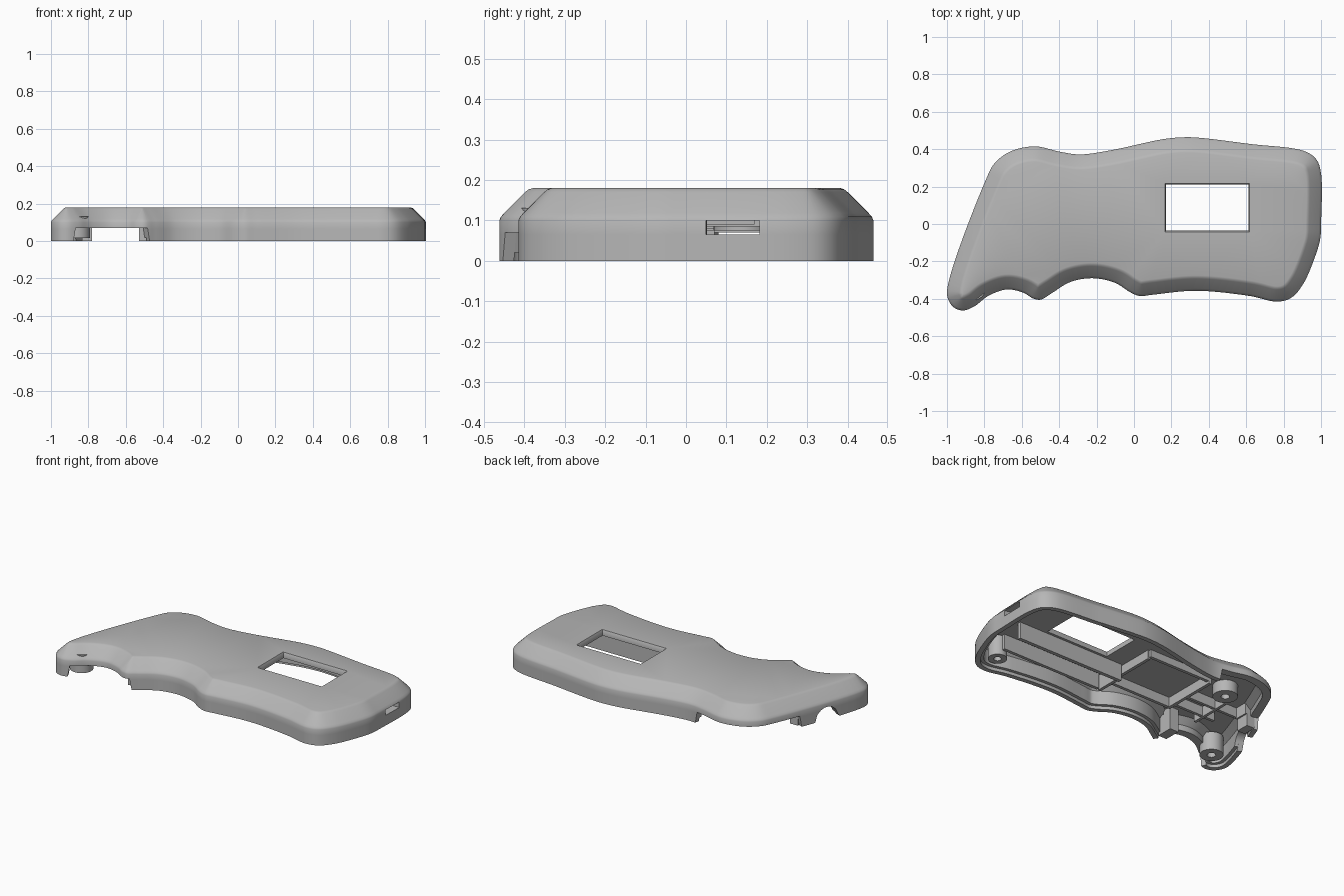
import bpy, bmesh, math
from mathutils import Vector

cube = bpy.data.objects.get("Cube")
if cube:
    bpy.data.objects.remove(cube, do_unlink=True)

grey = bpy.data.materials.new("plastic_grey")
grey.use_nodes = True
grey.diffuse_color = (0.47, 0.47, 0.47, 1)
grey.node_tree.nodes["Principled BSDF"].inputs["Base Color"].default_value = (0.47, 0.47, 0.47, 1)


def finish(name, bm, angle=30):
    """Turn a bmesh into a named, shaded object."""
    bmesh.ops.recalc_face_normals(bm, faces=bm.faces[:])
    me = bpy.data.meshes.new(name)
    bm.to_mesh(me)
    bm.free()
    me.materials.append(grey)
    ob = bpy.data.objects.new(name, me)
    bpy.context.scene.collection.objects.link(ob)
    bpy.ops.object.select_all(action='DESELECT')
    ob.select_set(True)
    bpy.context.view_layer.objects.active = ob
    bpy.ops.object.shade_smooth_by_angle(angle=math.radians(angle))
    return ob


# Grip outline, counter-clockwise from the tail
POINTS = [(-1.0, -0.36), (-0.985, -0.42), (-0.955, -0.452), (-0.91, -0.462), (-0.85, -0.438),
          (-0.78, -0.385), (-0.68, -0.35), (-0.59, -0.368), (-0.54, -0.398), (-0.5, -0.405),
          (-0.44, -0.37), (-0.34, -0.31), (-0.22, -0.29), (-0.10, -0.315), (-0.02, -0.365),
          (0.03, -0.385), (0.10, -0.378), (0.33, -0.357), (0.62, -0.385), (0.765, -0.415),
          (0.84, -0.395), (0.905, -0.32), (0.98, -0.14), (0.997, -0.07), (1.0, 0.0),
          (1.0, 0.27), (0.975, 0.345), (0.91, 0.39), (0.62, 0.428), (0.36, 0.46),
          (0.28, 0.464), (0.165, 0.455), (-0.13, 0.393), (-0.29, 0.372), (-0.395, 0.386),
          (-0.53, 0.415), (-0.66, 0.388), (-0.745, 0.325), (-0.795, 0.23)]


def smooth_loop(pts, steps=12, count=400):
    """Closed centripetal spline, resampled to even spacing."""
    pts = [Vector(p) for p in pts]
    n, dense = len(pts), []
    for i in range(n):
        p = [pts[(i + k - 1) % n] for k in range(4)]
        t = [0.0]
        for k in range(3):
            t.append(t[-1] + math.sqrt((p[k + 1] - p[k]).length))
        for s in range(steps):
            u = t[1] + (t[2] - t[1]) * s / steps

            def mix(a, b, ta, tb):
                return a * ((tb - u) / (tb - ta)) + b * ((u - ta) / (tb - ta))
            a = [mix(p[k], p[k + 1], t[k], t[k + 1]) for k in range(3)]
            b = [mix(a[k], a[k + 1], t[k], t[k + 2]) for k in range(2)]
            dense.append(mix(b[0], b[1], t[1], t[2]))
    dense.append(dense[0].copy())
    lengths = [0.0]
    for a, b in zip(dense, dense[1:]):
        lengths.append(lengths[-1] + (b - a).length)
    out, j = [], 0
    for i in range(count):
        d = lengths[-1] * i / count
        while lengths[j + 1] < d:
            j += 1
        f = (d - lengths[j]) / max(lengths[j + 1] - lengths[j], 1e-9)
        out.append(dense[j].lerp(dense[j + 1], f))
    return out


def inset(loop, d):
    """Move a loop inward, collapsing the points that would overlap."""
    if d == 0:
        return [p.copy() for p in loop]
    n, res = len(loop), []
    for i, p in enumerate(loop):
        t = (loop[(i + 1) % n] - loop[i - 1]).normalized()
        res.append(p + Vector((-t.y, t.x)) * d)
    good = [min((q - p).length_squared for p in loop) > (0.997 * d) ** 2 for q in res]
    out = list(res)
    for i in range(n):
        if not good[i]:
            a, b = i, i
            while not good[a % n] and i - a < n:
                a -= 1
            while not good[b % n] and b - i < n:
                b += 1
            out[i] = (res[a % n] + res[b % n]) / 2
    return out


def floor_z(p):
    """Height of the wall's lower edge, raised at the openings."""
    if p.y < -0.3 and -0.87 < p.x < -0.48:
        return 0.07
    if p.y > 0.08 and p.x < -0.33:
        return 0.07
    if p.x < -0.85 and -0.17 < p.y < -0.02:
        return 0.08 * math.sqrt(max(0, 1 - ((p.y + 0.095) / 0.075) ** 2))
    return 0.0


# Shell: (inset, height) profile from inner ceiling, under the lip, up to the top
TOP, CEILING = 0.18, 0.145
PROFILE = [(0.088, CEILING), (0.05, 0.107), (0.05, 0.065), (0.05, 0.02), (0.03, 0.02), (0.03, 0.0),
           (0.0, 0.0), (0.0, 0.065), (0.0, 0.1), (0.004, 0.109), (0.012, 0.118),
           (0.064, 0.170), (0.072, 0.1765), (0.082, TOP)]
outline = smooth_loop(POINTS)
bm = bmesh.new()
rings = []
for d, z in PROFILE:
    rings.append([bm.verts.new((q.x, q.y, max(z, floor_z(p))))
                  for p, q in zip(outline, inset(outline, d))])
for r0, r1 in zip(rings, rings[1:]):
    for i in range(len(r0)):
        k = (i + 1) % len(r0)
        bm.faces.new((r0[i], r0[k], r1[k], r1[i]))
bmesh.ops.remove_doubles(bm, verts=bm.verts[:], dist=0.0015)

# Cable port through the end wall
port = []
for f in bm.faces:
    c = f.calc_center_median()
    if c.x > 0.9 and 0.05 < c.y < 0.18 and abs(c.z - 0.085) < 0.01:
        port.append(f)
bmesh.ops.delete(bm, geom=port, context='FACES')
edges = [e for e in bm.edges if e.is_boundary and
         all(v.co.x > 0.88 and 0.05 < v.co.z < 0.115 for v in e.verts)]
bmesh.ops.bridge_loops(bm, edges=edges)

# Screen window, slightly wider at the top
window = []
for grow, z in ((0.006, TOP), (0.0, TOP - 0.012), (0.0, CEILING)):
    x0, x1, y0, y1 = 0.172 - grow, 0.612 + grow, -0.036 - grow, 0.210 + grow
    window.append([bm.verts.new((x, y, z)) for x, y in ((x0, y0), (x1, y0), (x1, y1), (x0, y1))])
for r0, r1 in zip(window, window[1:]):
    for i in range(4):
        k = (i + 1) % 4
        bm.faces.new((r0[i], r0[k], r1[k], r1[i]))

# Top and ceiling sheets around the window
for z in (TOP, CEILING):
    edges = [e for e in bm.edges if e.is_boundary and
             all(abs(v.co.z - z) < 1e-4 for v in e.verts)]
    bmesh.ops.triangle_fill(bm, use_beauty=True, edges=edges, normal=(0, 0, 1))
finish("grip_shell", bm)


def box(name, x0, x1, y0, y1, z0, z1=0.15):
    bm = bmesh.new()
    bmesh.ops.create_cube(bm, size=1)
    for v in bm.verts:
        v.co = ((x0 + x1) / 2 + v.co.x * (x1 - x0),
                (y0 + y1) / 2 + v.co.y * (y1 - y0),
                (z0 + z1) / 2 + v.co.z * (z1 - z0))
    return finish(name, bm)


def boss(name, x, y, r, hole, z0, z1=0.15, n=32):
    """Screw post: a tube open at the bottom."""
    bm = bmesh.new()
    rings = [[bm.verts.new((x + rad * math.cos(math.tau * i / n), y + rad * math.sin(math.tau * i / n), z))
              for i in range(n)] for rad, z in ((r, z1), (r, z0), (hole, z0), (hole, z1 - 0.02))]
    for r0, r1 in zip(rings, rings[1:]):
        for i in range(n):
            k = (i + 1) % n
            bm.faces.new((r0[i], r0[k], r1[k], r1[i]))
    bm.faces.new(rings[0])
    bm.faces.new(rings[-1])
    return finish(name, bm)


# Screw posts
boss("tail_screw_post", -0.86, -0.34, 0.068, 0.025, 0.015, 0.13)
boss("grip_screw_post", -0.56, 0.14, 0.072, 0.025, 0.075)
boss("nose_screw_post", 0.77, -0.29, 0.055, 0.022, 0.02, 0.148)

# Ribs carrying the circuit board
box("board_rib_inner", 0.05, 0.80, -0.075, -0.052, 0.04)
box("board_rib_outer", 0.08, 0.78, -0.235, -0.215, 0.05)
box("board_rib_end", 0.05, 0.07, -0.235, -0.052, 0.05)

# Battery bay frame
box("bay_rib_front", -0.41, 0.05, -0.185, -0.165, 0.085)
box("bay_rib_back", -0.41, 0.03, 0.165, 0.185, 0.10)
box("bay_rib_left", 0.02, 0.04, -0.17, 0.17, 0.09)
box("bay_rib_right", -0.42, -0.40, -0.185, 0.185, 0.085)

# Trigger area: blocks beside the openings and cross ribs
box("front_opening_block", -0.53, -0.47, -0.345, -0.24, 0.0, 0.12)
box("front_block_stem", -0.53, -0.47, -0.30, -0.24, 0.07)
box("side_opening_block", -0.835, -0.78, -0.015, 0.07, 0.0, 0.12)
box("side_block_stem", -0.80, -0.77, -0.015, 0.07, 0.075)
box("cross_rib_long", -0.78, -0.42, -0.03, -0.012, 0.085)
box("cross_rib_short", -0.70, -0.42, -0.14, -0.122, 0.085)
box("cross_rib_tie", -0.63, -0.612, -0.20, 0.07, 0.08)
